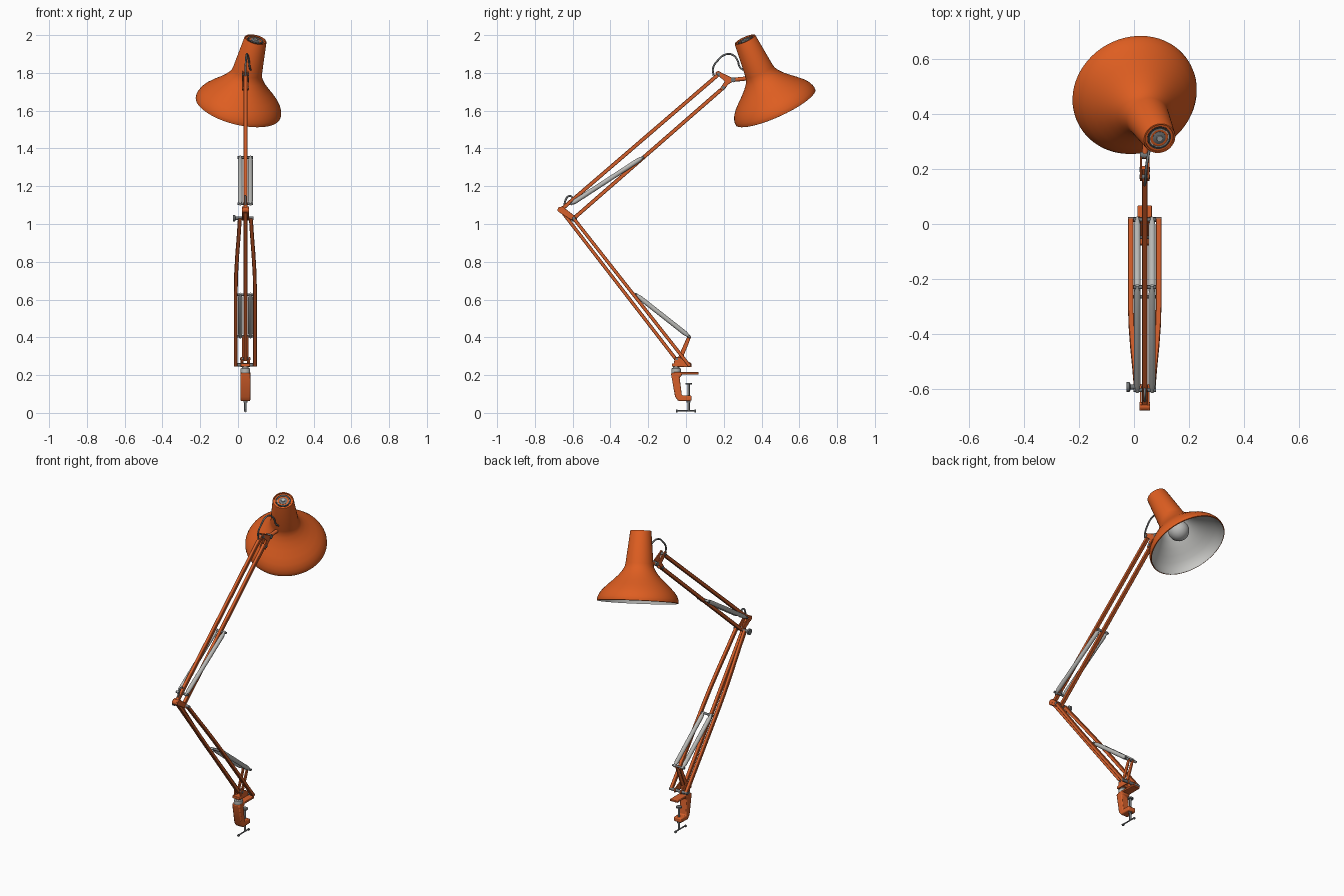
import bpy, bmesh, math
from mathutils import Vector

if "Cube" in bpy.data.objects:
    bpy.data.objects.remove(bpy.data.objects["Cube"])

X = 0.039  # plane of the arms


def material(name, col):
    m = bpy.data.materials.new(name)
    m.diffuse_color = (*col, 1)
    m.use_nodes = True
    m.node_tree.nodes["Principled BSDF"].inputs["Base Color"].default_value = m.diffuse_color
    return m


SHADE = material("bright_orange_paint", (0.73, 0.111, 0.015))
ORANGE = material("arm_orange_paint", (0.67, 0.117, 0.024))
SPRING = material("light_grey_steel", (0.48, 0.48, 0.46))
INNER = material("shade_lining", (0.58, 0.58, 0.56))
STEEL = material("dark_grey_steel", (0.17, 0.18, 0.185))
BULB = material("bulb_glass", (0.49, 0.49, 0.48))
BLACK = material("black_vents", (0.03, 0.03, 0.03))


def finish(bm, name, *mats):
    bmesh.ops.remove_doubles(bm, verts=bm.verts, dist=1e-5)
    bmesh.ops.recalc_face_normals(bm, faces=bm.faces)
    me = bpy.data.meshes.new(name)
    bm.to_mesh(me)
    bm.free()
    for m in mats:
        me.materials.append(m)
    ob = bpy.data.objects.new(name, me)
    bpy.context.collection.objects.link(ob)
    return ob


def lathe(name, profile, origin, direction, mats, split=999, n=24):
    """Revolve (radius, distance) points; segments from split on use mats[1]."""
    bm = bmesh.new()
    rot = Vector(direction).to_track_quat('Z', 'Y').to_matrix()
    rings = []
    for r, t in profile:
        if r == 0:
            rings.append([bm.verts.new(Vector(origin) + rot @ Vector((0, 0, t)))] * n)
        else:
            rings.append([bm.verts.new(Vector(origin) + rot @ Vector(
                (r * math.cos(2 * math.pi * i / n), r * math.sin(2 * math.pi * i / n), t)))
                for i in range(n)])
    for k in range(len(rings) - 1):
        for i in range(n):
            j = (i + 1) % n
            vs = list(dict.fromkeys((rings[k][i], rings[k][j], rings[k + 1][j], rings[k + 1][i])))
            bm.faces.new(vs).material_index = 1 if k >= split else 0
    return finish(bm, name, *mats)


def rod(name, a, b, r, mat, n=16):
    a, b = Vector(a), Vector(b)
    L = (b - a).length
    return lathe(name, [(0, 0), (r, 0), (r, L), (0, L)], a, b - a, [mat], n=n)


def bar(name, pts, w, d, mat):
    """Rectangular tube along a path, w wide in x and d deep, corners cut."""
    bm = bmesh.new()
    pts = [Vector(p) for p in pts]
    e = pts[-1] - pts[0]
    perp = Vector((0, -e.z, e.y)).normalized() * d / 2
    wx, c = Vector((w / 2, 0, 0)), 0.8
    section = [(1, c), (c, 1), (-c, 1), (-1, c), (-1, -c), (-c, -1), (c, -1), (1, -c)]
    rings = [[bm.verts.new(p + wx * u + perp * v) for u, v in section] for p in pts]
    for r0, r1 in zip(rings, rings[1:]):
        for i in range(8):
            j = (i + 1) % 8
            bm.faces.new((r0[i], r0[j], r1[j], r1[i]))
    bm.faces.new(rings[0])
    bm.faces.new(rings[-1])
    return finish(bm, name, mat)


def plate(name, yz, x, w, mat, bevel=0.003):
    """Side outline extruded across x."""
    bm = bmesh.new()
    f = bm.faces.new([bm.verts.new((x - w / 2, y, z)) for y, z in yz])
    g = bmesh.ops.extrude_face_region(bm, geom=[f])
    bmesh.ops.translate(bm, vec=(w, 0, 0), verts=[v for v in g['geom'] if isinstance(v, bmesh.types.BMVert)])
    ob = finish(bm, name, mat)
    m = ob.modifiers.new("edge", 'BEVEL')
    m.width, m.segments = bevel, 2
    return ob


def cable(name, pts, r, mat):
    cu = bpy.data.curves.new(name, 'CURVE')
    cu.dimensions, cu.bevel_depth, cu.bevel_resolution = '3D', r, 2
    cu.use_fill_caps = True
    s = cu.splines.new('BEZIER')
    s.bezier_points.add(len(pts) - 1)
    for b, p in zip(s.bezier_points, pts):
        b.co = p
        b.handle_left_type = b.handle_right_type = 'AUTO'
    cu.materials.append(mat)
    ob = bpy.data.objects.new(name, cu)
    bpy.context.collection.objects.link(ob)


# Table clamp
plate("clamp_body", [(-.08, .212), (-.022, .212), (-.022, .195), (-.034, .19), (-.022, .092), (.03, .092),
                     (.03, .064), (-.04, .062), (-.058, .085)], X, .052, ORANGE, .006)
plate("clamp_top_plate", [(-.065, .204), (.067, .204), (.067, .216), (-.065, .216)], X, .052, ORANGE)
rod("clamp_screw", (X, .014, .012), (X, .014, .15), .0065, STEEL)
rod("clamp_pad", (X, .014, .149), (X, .014, .157), .017, STEEL)
rod("clamp_nut", (X, .014, .055), (X, .014, .066), .011, STEEL)
rod("clamp_handle", (X, -.05, .012), (X, .048, .012), .004, STEEL)
for y in (-.05, .048):
    rod("handle_end", (X, y - .004, .01), (X, y + .004, .01), .007, STEEL)

# Swivel and yoke
lathe("swivel", [(0, .205), (.025, .205), (.025, .235), (.017, .238), (.017, .255), (0, .255)],
      (X, -.052, 0), (0, 0, 1), [SPRING])
plate("yoke_foot", [(-.075, .245), (-.025, .245), (-.025, .262), (-.075, .262)], X, .05, ORANGE)
for s in (-1, 1):
    plate("yoke_side", [(-.068, .245), (.028, .242), (.028, .263), (-.034, .295), (-.058, .295)],
          X + s * .021, .007, ORANGE, .002)
    plate("spring_lever", [(-.055, .265), (-.03, .262), (.005, .345), (.026, .4), (.018, .412), (.006, .402)],
          X + s * .013, .008, ORANGE, .002)
rod("yoke_front_axle", (X - .061, .016, .254), (X + .061, .016, .254), .009, STEEL)
rod("yoke_back_axle", (X - .028, -.048, .286), (X + .028, -.048, .286), .007, STEEL)

# Lower arm: centre bar and forked bars
bar("lower_centre_bar", [(X, -.050, .280), (X, -.660, 1.070)], .02, .018, ORANGE)
A, B = Vector((0, .018, .25)), Vector((0, -.598, 1.034))
for s in (-1, 1):
    fork = []
    for t, o in ((0, .051), (.5, .051), (.62, .049), (.75, .043), (.88, .035), (1, .029)):
        p = A.lerp(B, t)
        fork.append((X + s * o, p.y, p.z))
    bar("lower_fork_bar", fork, .02, .018, ORANGE)

# Elbow
for s in (-1, 1):
    plate("elbow_plate", [(-.672, 1.062), (-.60, 1.017), (-.582, 1.03), (-.592, 1.045), (-.655, 1.094),
                          (-.678, 1.086)], X + s * .0145, .007, ORANGE, .002)
rod("elbow_axle", (X - .019, -.664, 1.075), (X + .019, -.664, 1.075), .016, ORANGE)
rod("elbow_bolt", (X - .05, -.594, 1.03), (X + .042, -.594, 1.03), .009, STEEL)
lathe("elbow_knob", [(0, 0), (.018, 0), (.018, .011), (.009, .015), (.009, .03), (0, .03)],
      (X - .066, -.594, 1.03), (1, 0, 0), [STEEL])

# Upper arm
bar("upper_top_bar", [(X, -.662, 1.075), (X, .172, 1.792)], .02, .02, ORANGE)
bar("upper_bottom_bar", [(X, -.594, 1.03), (X, .205, 1.728)], .02, .02, ORANGE)

# Paired tension springs with end pins
for name, a, b in (("lower", (-.265, .626), (.016, .405)), ("upper", (-.605, 1.108), (-.23, 1.352))):
    for y, z in (a, b):
        rod(name + "_spring_pin", (X - .041, y, z), (X + .041, y, z), .007, STEEL)
    for s in (-1, 1):
        p, q = Vector((X + s * .027, *a)), Vector((X + s * .027, *b))
        L = (q - p).length
        lathe(name + "_spring", [(0, -.008), (.007, -.008), (.009, .01), (.0125, .025), (.0125, L - .025),
                                 (.009, L - .01), (.007, L + .008), (0, L + .008)], p, q - p, [SPRING])

# Head bracket and joint
for s in (-1, 1):
    plate("head_bracket", [(.155, 1.80), (.17, 1.812), (.19, 1.80), (.25, 1.772), (.25, 1.755), (.225, 1.74),
                           (.195, 1.705), (.178, 1.715), (.205, 1.755)], X + s * .0135, .007, ORANGE, .002)
for y, z in ((.172, 1.793), (.198, 1.722)):
    rod("bracket_bolt", (X - .019, y, z), (X + .019, y, z), .009, STEEL)
rod("head_pivot", (X - .018, .25, 1.763), (X + .018, .25, 1.763), .013, STEEL)
rod("head_stem", (X, .24, 1.762), (X + .006, .335, 1.772), .011, ORANGE)

# Lamp shade: flared bell plus lining, tilted axis
TOP = Vector((.093, .312, 1.977))
AXIS = (Vector((0, .475, 1.615)) - TOP).normalized()
outer = [(0, .006), (.052, .006), (.053, 0), (.058, 0), (.060, .004), (.079, .188), (.083, .206), (.094, .227),
         (.115, .254), (.145, .284), (.175, .311), (.203, .339), (.220, .362), (.229, .383), (.231, .392),
         (.231, .404), (.226, .406)]
inner = [(.224, .392), (.215, .368), (.198, .345), (.17, .318), (.14, .291), (.109, .260), (.088, .233),
         (.077, .21), (.072, .18), (.06, .06), (0, .06)]
lathe("lamp_shade", outer + inner, TOP, AXIS, [SHADE, INNER], len(outer) - 1, 64)

# Vented cap on top of the shade
lathe("vent_ring", [(.037, .008), (.037, .004), (.044, .004), (.044, .008)], TOP, AXIS, [BLACK], n=40)
lathe("vent_trim", [(.033, .008), (.033, .002), (.036, .002), (.036, .008)], TOP, AXIS, [SPRING], n=40)
lathe("cap_disc", [(0, .001), (.016, .001), (.024, .004), (.024, .008), (0, .008)], TOP, AXIS, [STEEL], n=32)
lathe("cap_button", [(0, -.003), (.010, -.003), (.012, .003), (0, .003)], TOP, AXIS, [SPRING])

# Bulb
C, R = .285, .06
ball = [(R * math.sin(a), C + R * math.cos(a)) for a in [math.pi * i / 16 for i in range(1, 14)]]
lathe("bulb", [(0, C + R)] + ball + [(.025, .21), (.022, .18), (0, .18)], TOP, AXIS, [BULB], n=32)
rod("bulb_socket", TOP + AXIS * .06, TOP + AXIS * .19, .03, STEEL, 24)

# Cables
cable("head_cable", [(X, .146, 1.785), (X, .143, 1.825), (X + .003, .165, 1.862), (X + .006, .208, 1.897),
                     (X + .012, .245, 1.896), (X + .018, .272, 1.868), (X + .023, .285, 1.83),
                     (X + .028, .305, 1.815)], .005, STEEL)
cable("elbow_cable", [(X, -.645, 1.09), (X, -.638, 1.125), (X, -.62, 1.148), (X, -.602, 1.142), (X, -.59, 1.105)],
      .005, STEEL)

# Smooth shading with sharp edges kept
meshes = [o for o in bpy.context.scene.objects if o.type == 'MESH']
for o in meshes:
    o.select_set(True)
bpy.context.view_layer.objects.active = meshes[0]
bpy.ops.object.shade_smooth_by_angle(angle=math.radians(35))
